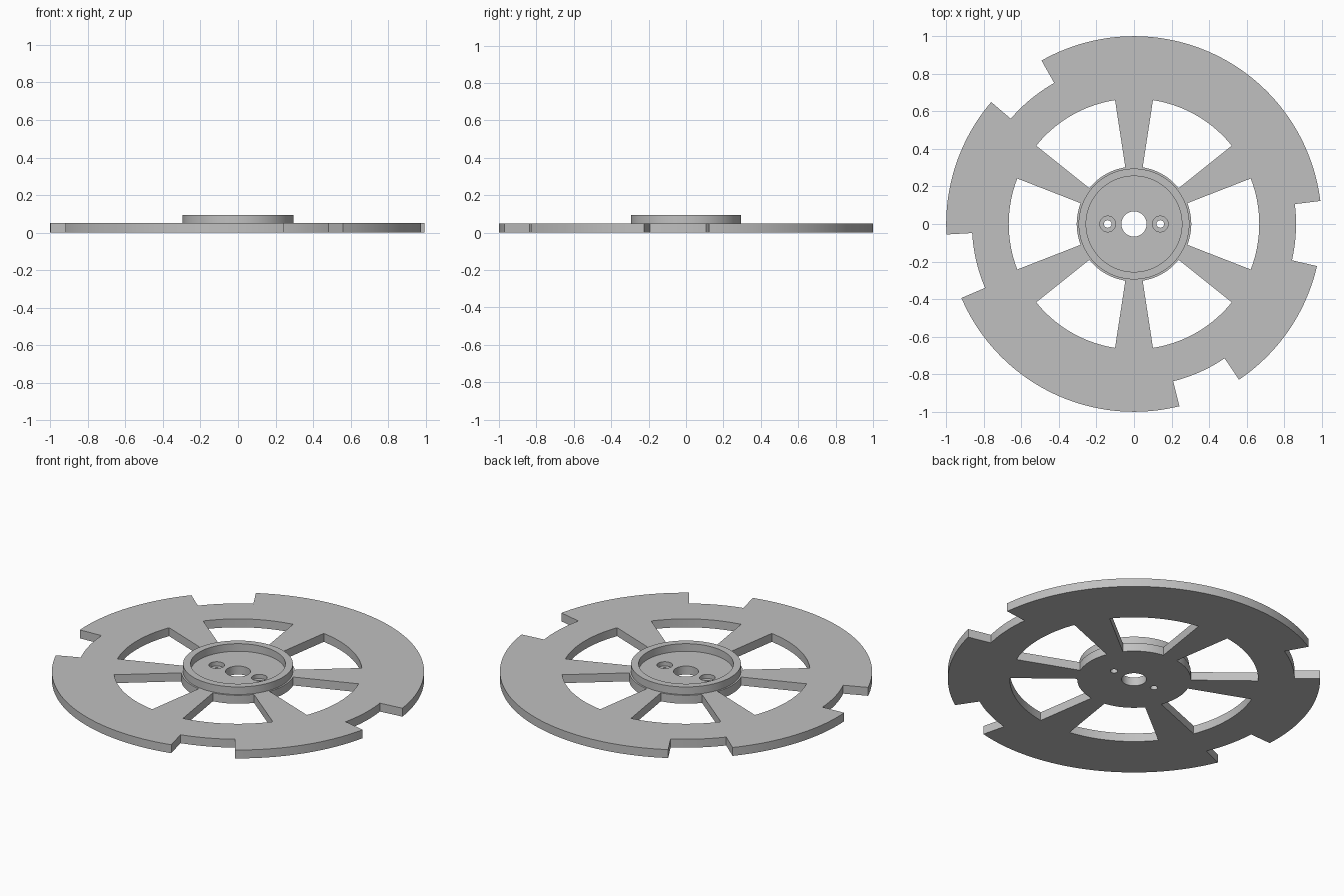
import bpy, bmesh
from math import radians, cos, sin, ceil
from mathutils import Vector

cube = bpy.data.objects.get("Cube")
if cube:
    bpy.data.objects.remove(cube, do_unlink=True)

grey = bpy.data.materials.new("plain_grey")
grey.use_nodes = True
colour = (0.53, 0.53, 0.53, 1)
grey.diffuse_color = colour
grey.node_tree.nodes["Principled BSDF"].inputs["Base Color"].default_value = colour


def arc(radius, start, end):
    """Points along an arc, both ends included; angles in degrees."""
    steps = ceil(abs(end - start) / 2)
    angles = [radians(start + (end - start) * i / steps) for i in range(steps + 1)]
    return [(radius * cos(a), radius * sin(a)) for a in angles]


def circle(radius, x=0):
    return [(px + x, py) for px, py in arc(radius, 0, 360)[:-1]]


def slab(name, loops, bottom, top):
    """Flat slab whose first loop is the outline and the rest are holes."""
    bm = bmesh.new()
    edges = []
    for loop in loops:
        verts = [bm.verts.new((x, y, bottom)) for x, y in loop]
        edges += [bm.edges.new((v, verts[i - 1])) for i, v in enumerate(verts)]
    bmesh.ops.triangle_fill(bm, use_beauty=True, edges=edges, normal=(0, 0, 1))
    sheet = bmesh.ops.extrude_face_region(bm, geom=bm.faces[:])
    raised = [g for g in sheet["geom"] if isinstance(g, bmesh.types.BMVert)]
    bmesh.ops.translate(bm, verts=raised, vec=Vector((0, 0, top - bottom)))
    bmesh.ops.recalc_face_normals(bm, faces=bm.faces[:])
    mesh = bpy.data.meshes.new(name)
    bm.to_mesh(mesh)
    bm.free()
    mesh.materials.append(grey)
    obj = bpy.data.objects.new(name, mesh)
    bpy.context.collection.objects.link(obj)
    return obj


THICK, RIM_TOP = 0.05, 0.095
SCREW_X = 0.14

# Rim outline with four notches, each 20 degrees wide
outline = []
notches = [-2.95, 129.5, 193.2, 294]
for i, centre in enumerate(notches):
    following = notches[i + 1] if i < 3 else notches[0] + 360
    outline += arc(0.863, centre - 10, centre + 10)
    outline += arc(1, centre + 10, following - 10)

# Six windows leave tapered spokes between them
windows = [arc(0.667, a - 21.3, a + 21.3) + arc(0.305, a + 21.3, a - 21.3)
           for a in range(0, 360, 60)]

# Wheel plate with centre bore and screw holes
screw_holes = [circle(0.02, x) for x in (-SCREW_X, SCREW_X)]
plate = slab("wheel_plate", [outline] + windows + [circle(0.067)] + screw_holes, 0, THICK)

# Counterbores around the screw holes
for side in (-1, 1):
    cutter = slab("counterbore_cutter", [circle(0.042, side * SCREW_X)], THICK / 2, THICK * 2)
    cutter.hide_render = True
    cutter.hide_set(True)
    cut = plate.modifiers.new("counterbore", 'BOOLEAN')
    cut.operation = 'DIFFERENCE'
    cut.solver = 'EXACT'
    cut.object = cutter
    bpy.context.view_layer.objects.active = plate
    bpy.ops.object.modifier_apply(modifier=cut.name)
    bpy.data.objects.remove(cutter, do_unlink=True)

# Raised collar on the hub
collar = slab("hub_collar", [circle(0.295), circle(0.255)], THICK, RIM_TOP)

# Smooth the round walls, keep the edges sharp
bpy.ops.object.select_all(action='DESELECT')
for obj in (plate, collar):
    obj.select_set(True)
bpy.context.view_layer.objects.active = plate
bpy.ops.object.shade_smooth_by_angle(angle=radians(30))
